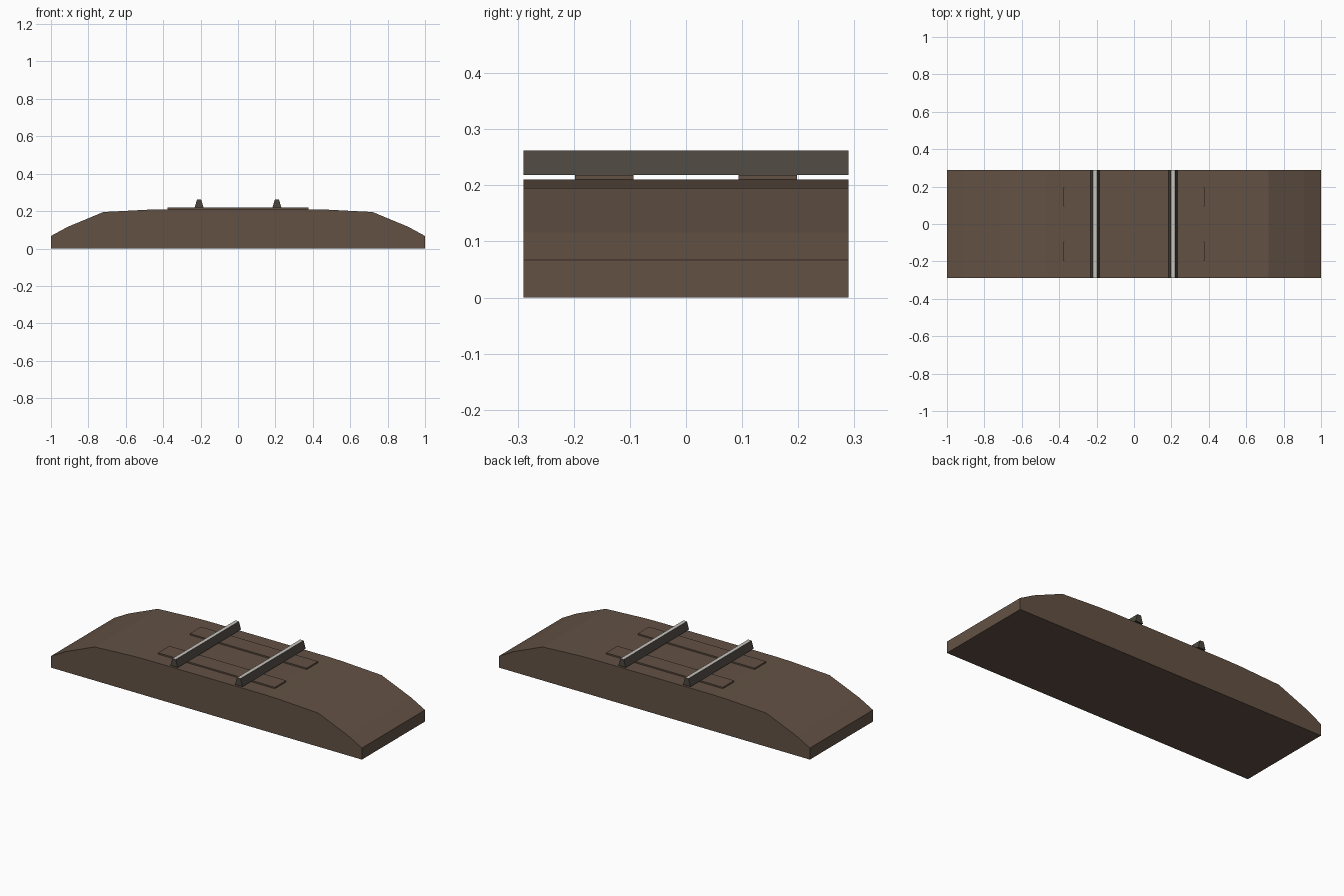
import bpy
import bmesh

cube = bpy.data.objects.get("Cube")
if cube:
    bpy.data.objects.remove(cube, do_unlink=True)


def material(name, rgb):
    mat = bpy.data.materials.new(name)
    mat.use_nodes = True
    mat.diffuse_color = (*rgb, 1)
    mat.node_tree.nodes["Principled BSDF"].inputs["Base Color"].default_value = (*rgb, 1)
    return mat


earth = material("earth brown", (0.125, 0.083, 0.058))
dark_steel = material("dark steel", (0.07, 0.062, 0.05))
bright_steel = material("bright steel", (0.56, 0.54, 0.5))


def extrude_profile(name, points, y0, y1, mats, top_z=None):
    """Extrude an x-z profile along y; faces lying at top_z get the second material."""
    bm = bmesh.new()
    face = bm.faces.new([bm.verts.new((x, y0, z)) for x, z in points])
    new = bmesh.ops.extrude_face_region(bm, geom=[face])["geom"]
    moved = [v for v in new if isinstance(v, bmesh.types.BMVert)]
    bmesh.ops.translate(bm, verts=moved, vec=(0, y1 - y0, 0))
    bmesh.ops.recalc_face_normals(bm, faces=bm.faces)
    if top_z is not None:
        for f in bm.faces:
            if all(abs(v.co.z - top_z) < 1e-4 for v in f.verts):
                f.material_index = 1
    mesh = bpy.data.meshes.new(name)
    bm.to_mesh(mesh)
    bm.free()
    for m in mats:
        mesh.materials.append(m)
    obj = bpy.data.objects.new(name, mesh)
    bpy.context.collection.objects.link(obj)
    return obj


def symmetric(half):
    return half + [(-x, z) for x, z in reversed(half)]


HALF_WIDTH = 0.29
GROUND_TOP, SLEEPER_TOP, RAIL_TOP = 0.21, 0.218, 0.262

# Sloped earth mound
mound = symmetric([(1, 0), (1, 0.067), (0.91, 0.116), (0.72, 0.195),
                   (0.47, 0.208), (0.37, GROUND_TOP)])
extrude_profile("earth_mound", mound, -HALF_WIDTH, HALF_WIDTH, [earth])

# Two sleepers lying partly sunk in the mound
sleeper = symmetric([(0.376, 0.19), (0.376, SLEEPER_TOP)])
for name, y in (("front_sleeper", -0.146), ("back_sleeper", 0.146)):
    extrude_profile(name, sleeper, y - 0.052, y + 0.052, [earth])

# Two tapered rails with polished running surfaces
rail = symmetric([(0.024, SLEEPER_TOP), (0.011, RAIL_TOP)])
for name, x in (("right_rail", -0.208), ("left_rail", 0.208)):
    obj = extrude_profile(name, rail, -HALF_WIDTH, HALF_WIDTH,
                          [dark_steel, bright_steel], RAIL_TOP)
    obj.location.x = x
